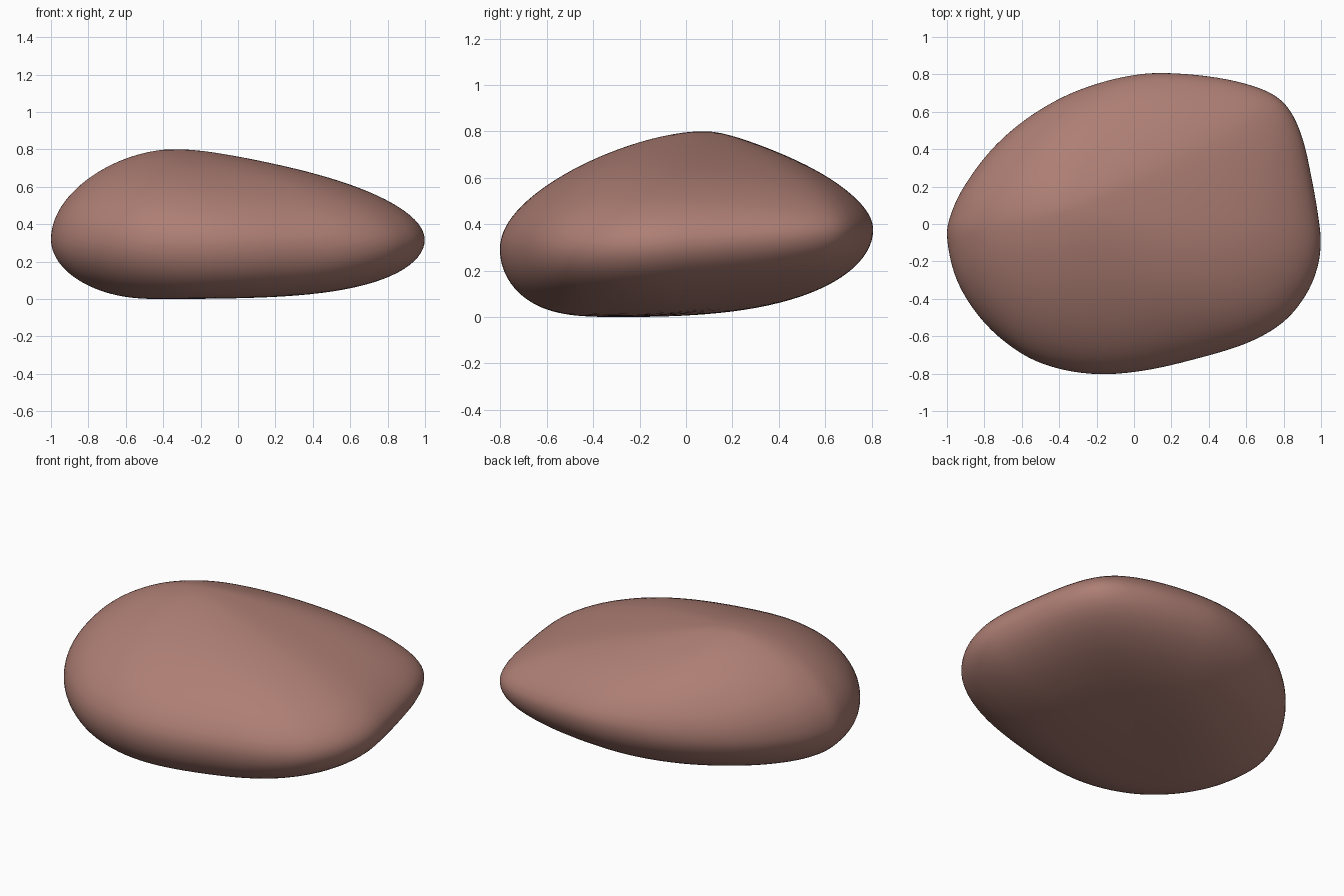
import bpy, bmesh, math
from mathutils import Vector

if "Cube" in bpy.data.objects:
    bpy.data.objects.remove(bpy.data.objects["Cube"])

# Plan outline of the stone, counter-clockwise
OUTLINE = [(1.0, -0.1), (0.985, 0.05), (0.95, 0.25), (0.905, 0.45), (0.84, 0.6),
           (0.75, 0.69), (0.6, 0.75), (0.4, 0.79), (0.17, 0.808), (0.0, 0.797),
           (-0.2, 0.75), (-0.4, 0.67), (-0.6, 0.545), (-0.77, 0.39), (-0.91, 0.2),
           (-0.98, 0.05), (-1.0, -0.08), (-0.945, -0.31), (-0.8, -0.53), (-0.6, -0.695),
           (-0.4, -0.775), (-0.18, -0.804), (0.05, -0.785), (0.3, -0.73), (0.6, -0.64),
           (0.8, -0.525), (0.92, -0.38), (0.98, -0.24)]

# By direction: angle, rim height, top (taper, roundness), underside (taper, roundness)
SHAPE = [(0, .32, .58, 5.0, .05, 3.8),
         (36, .36, .66, 5.2, .12, 3.0),
         (90, .38, .66, 5.0, .06, 3.0),
         (135, .35, .32, 2.7, .05, 2.5),
         (180, .32, .02, 2.0, .00, 2.4),
         (235, .30, .20, 2.2, .00, 3.0),
         (270, .29, .38, 2.6, .00, 4.0),
         (325, .29, .52, 4.2, .03, 4.0)]
PEAK = Vector((-0.33, 0.08, 0.802))
BASE = Vector((-0.42, -0.25, 0.0))
STEPS, RINGS = 5, 28


def closed_spline(pts, steps):
    """Smooth closed curve through the points."""
    out, n = [], len(pts)
    for i in range(n):
        a, b, c, d = (Vector(pts[(i + j) % n]) for j in (-1, 0, 1, 2))
        for s in range(steps):
            t = s / steps
            out.append(0.5 * (2 * b + (c - a) * t + (2 * a - 5 * b + 4 * c - d) * t * t
                              + (3 * b - a - 3 * c + d) * t ** 3))
    return out


def shape_at(angle):
    """Blend the direction table around the stone."""
    angle %= 360
    for i, row in enumerate(SHAPE):
        nxt = SHAPE[(i + 1) % len(SHAPE)]
        end = nxt[0] if nxt[0] > row[0] else 360
        if row[0] <= angle <= end:
            t = (angle - row[0]) / (end - row[0])
            return Vector([p + (q - p) * t for p, q in zip(row[1:], nxt[1:])])


def blur(vals, w):
    """Average each value with its neighbours around the loop."""
    n = len(vals)
    out = []
    for i in range(n):
        total = vals[i].copy()
        for j in range(1, w + 1):
            total += vals[(i + j) % n] + vals[i - j]
        out.append(total / (2 * w + 1))
    return out


def fall(u, taper, power):
    """Height fraction at distance u from the pole, 1 at pole and 0 at rim."""
    cone = math.sqrt(u * u + 0.0225) - 0.15
    return (1 - taper * cone) * math.sqrt(max(0.0, 1 - u ** power))


rim = closed_spline(OUTLINE, STEPS)
soft_rim = blur(blur(rim, 7), 7)
params = blur(blur([shape_at(math.degrees(math.atan2(p.y, p.x))) for p in rim], 4), 4)
bm = bmesh.new()


def ring(pole, u, k):
    verts = []
    for p, q, s in zip(rim, soft_rim, params):
        z = s[0] + (pole.z - s[0]) * fall(u, s[k], s[k + 1])
        xy = pole.xy.lerp(q.lerp(p, u * u), u)
        verts.append(bm.verts.new((xy.x, xy.y, z)))
    return verts


# Rings from the underside pole, over the rim, to the peak
us = [math.sin(math.pi / 2 * i / RINGS) for i in range(1, RINGS + 1)]
rings = [ring(BASE, u, 3) for u in us] + [ring(PEAK, u, 1) for u in reversed(us[:-1])]
n = len(rim)
for lo, hi in zip(rings, rings[1:]):
    for i in range(n):
        j = (i + 1) % n
        bm.faces.new((lo[i], lo[j], hi[j], hi[i]))
bottom, top = bm.verts.new(BASE), bm.verts.new(PEAK)
for i in range(n):
    j = (i + 1) % n
    bm.faces.new((bottom, rings[0][j], rings[0][i]))
    bm.faces.new((top, rings[-1][i], rings[-1][j]))

# Soften the blend around the poles and rim
for _ in range(4):
    bmesh.ops.smooth_vert(bm, verts=bm.verts, factor=0.3,
                          use_axis_x=True, use_axis_y=True, use_axis_z=True)
bmesh.ops.recalc_face_normals(bm, faces=bm.faces)
for f in bm.faces:
    f.smooth = True

mesh = bpy.data.meshes.new("stone")
bm.to_mesh(mesh)
bm.free()
stone = bpy.data.objects.new("stone", mesh)
bpy.context.collection.objects.link(stone)

mat = bpy.data.materials.new("reddish brown stone")
mat.diffuse_color = (0.42, 0.21, 0.175, 1)
mat.use_nodes = True
mat.node_tree.nodes["Principled BSDF"].inputs["Base Color"].default_value = mat.diffuse_color
mesh.materials.append(mat)
